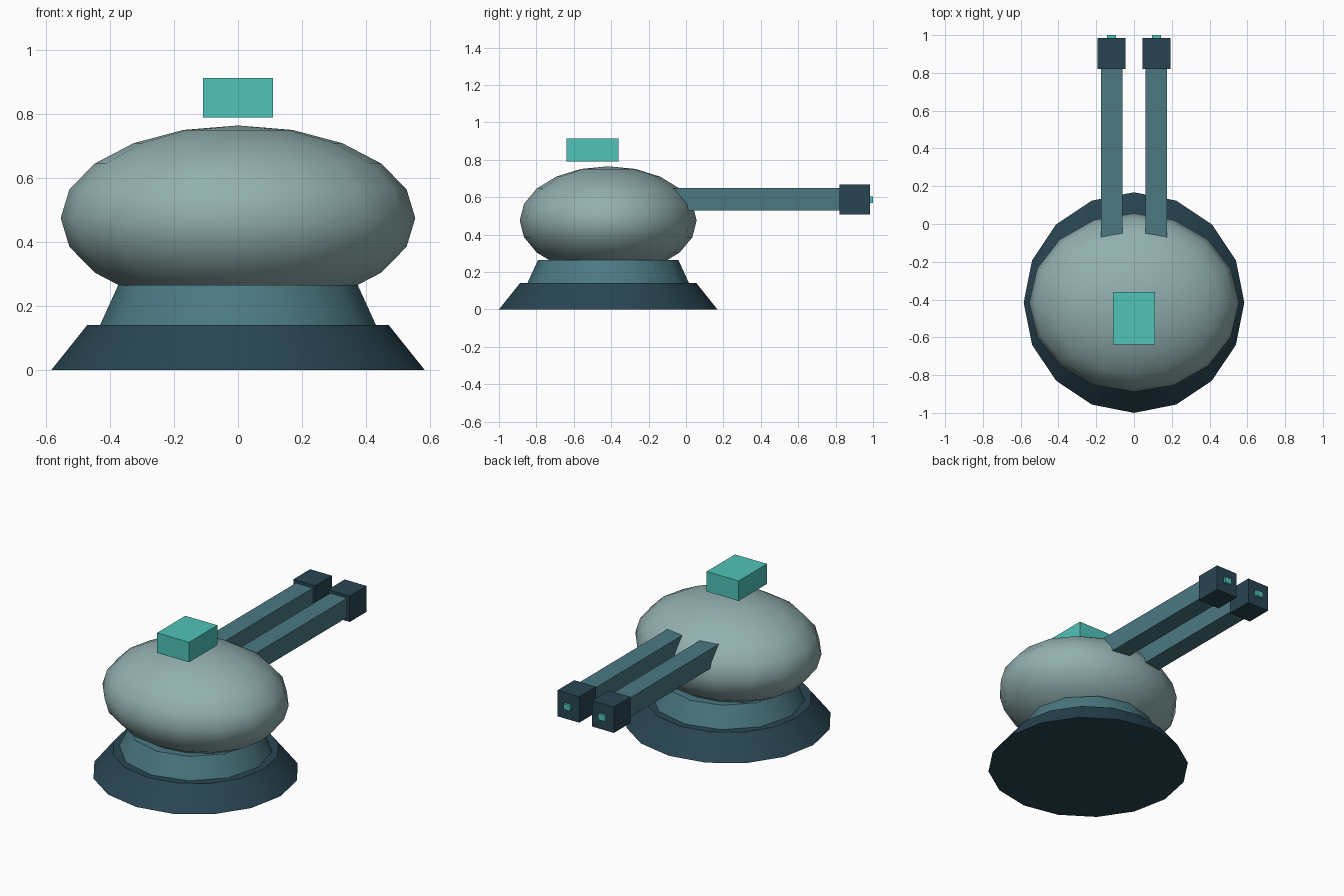
import bpy
import math

if "Cube" in bpy.data.objects:
    bpy.data.objects.remove(bpy.data.objects["Cube"])

CY = -0.416  # turret axis position along y


def material(name, rgb):
    m = bpy.data.materials.new(name)
    m.diffuse_color = (*rgb, 1)
    m.use_nodes = True
    m.node_tree.nodes["Principled BSDF"].inputs["Base Color"].default_value = m.diffuse_color
    return m


DARK = material("dark_slate", (0.022, 0.06, 0.085))
STEEL = material("steel_teal", (0.07, 0.19, 0.225))
PALE = material("pale_grey_green", (0.29, 0.43, 0.43))
GLOW = material("bright_teal", (0.08, 0.55, 0.49))


def finish(name, mat, smooth=False):
    ob = bpy.context.object
    ob.name = name
    ob.data.materials.append(mat)
    bpy.ops.object.transform_apply(location=False, rotation=False, scale=True)
    if smooth:
        bpy.ops.object.shade_smooth_by_angle(angle=math.radians(35))
    return ob


def frustum(name, sides, r1, r2, z1, z2, mat):
    bpy.ops.mesh.primitive_cone_add(vertices=sides, radius1=r1, radius2=r2,
                                    depth=z2 - z1, location=(0, CY, (z1 + z2) / 2))
    return finish(name, mat, True)


def box(name, x, y, z, mat):
    """Box from (min, max) ranges."""
    r = (x, y, z)
    bpy.ops.mesh.primitive_cube_add(size=1, location=[(a + b) / 2 for a, b in r])
    bpy.context.object.scale = [b - a for a, b in r]
    return finish(name, mat)


# Stepped pedestal
frustum("base", 16, 0.584, 0.472, 0, 0.14, DARK)
frustum("collar", 12, 0.432, 0.375, 0.14, 0.265, STEEL)

# Flattened dome housing
bpy.ops.mesh.primitive_uv_sphere_add(segments=16, ring_count=10, radius=1,
                                     location=(0, CY, 0.475))
bpy.context.object.scale = (0.555, 0.473, 0.29)
finish("dome", PALE, True)

# Sensor block hovering over the dome
box("sensor", (-0.11, 0.11), (-0.638, -0.36), (0.79, 0.914), GLOW)

# Twin barrels with muzzles and glowing tips
for side, s in (("left", -1), ("right", 1)):
    def around(c, w):
        return (s * c - w / 2, s * c + w / 2)
    box("barrel_" + side, around(0.118, 0.116), (-0.14, 0.83), (0.529, 0.649), STEEL)
    box("muzzle_" + side, around(0.119, 0.15), (0.82, 0.985), (0.506, 0.667), DARK)
    box("muzzle_tip_" + side, around(0.119, 0.046), (0.96, 1.0), (0.568, 0.604), GLOW)
